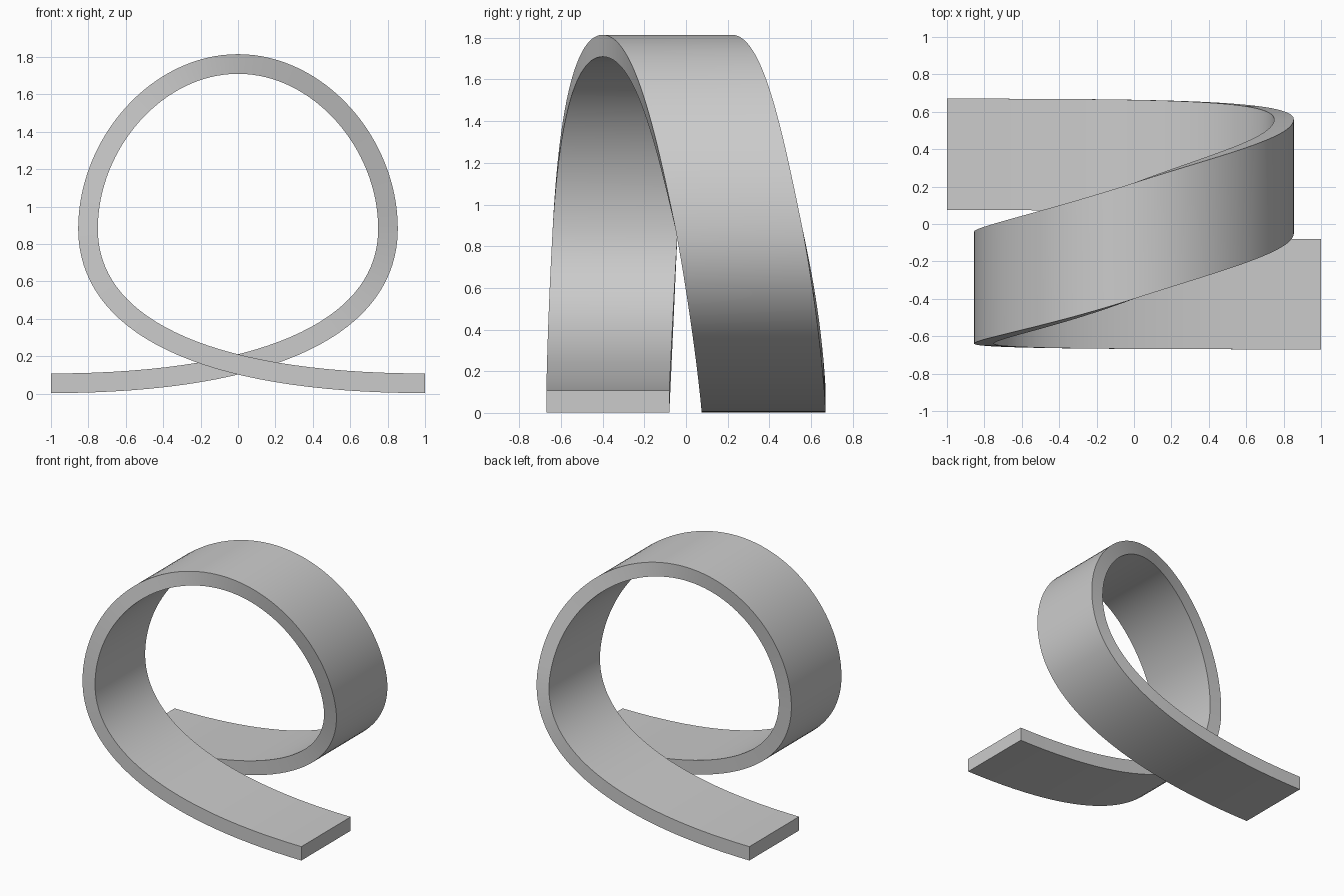
import bpy, bmesh
from mathutils import Vector

if "Cube" in bpy.data.objects:
    bpy.data.objects.remove(bpy.data.objects["Cube"])

HALF_T = 0.0525      # half thickness of the ribbon
STEPS = 32           # segments per curve span

# Centre line spans: control points are (x, z, front edge y, ribbon width)
spans = [
    [(1.0, .055, -.67, .59), (-.218, .055, -.67, .59), (-.802, .38, -.665, .60), (-.802, .88, -.64, .60)],
    [(-.802, .88, -.64, .60), (-.802, 1.34, -.615, .60), (-.43, 1.762, -.55, .62), (0, 1.762, -.40, .62)],
    [(0, 1.762, -.40, .62), (.43, 1.762, -.25, .62), (.802, 1.34, -.15, .61), (.802, .88, -.05, .61)],
    [(.802, .88, -.05, .61), (.802, .38, .05, .61), (.218, .055, .075, .595), (-1.0, .055, .075, .595)],
]


def bezier(span, t):
    """Return point and derivative of a cubic span."""
    a, b, c, d = (Vector(p) for p in span)
    u = 1 - t
    p = a * u**3 + b * 3 * u * u * t + c * 3 * u * t * t + d * t**3
    v = (b - a) * 3 * u * u + (c - b) * 6 * u * t + (d - c) * 3 * t * t
    return p, v


# Looped ribbon: sweep a rectangle along the path, offset in the xz plane
bm = bmesh.new()
rings = []
for k, span in enumerate(spans):
    for i in range(0 if k == 0 else 1, STEPS + 1):
        p, v = bezier(span, i / STEPS)
        n = Vector((v[1], -v[0])).normalized() * HALF_T
        x, z, y, w = p
        rings.append([bm.verts.new(co) for co in (
            (x - n.x, y, z - n.y), (x + n.x, y, z + n.y),
            (x + n.x, y + w, z + n.y), (x - n.x, y + w, z - n.y))])

for r0, r1 in zip(rings, rings[1:]):
    for j in range(4):
        m = (j + 1) % 4
        bm.faces.new((r0[j], r0[m], r1[m], r1[j]))
bm.faces.new(rings[0])
bm.faces.new(rings[-1])
bmesh.ops.recalc_face_normals(bm, faces=bm.faces)

mesh = bpy.data.meshes.new("looped_ribbon")
bm.to_mesh(mesh)
bm.free()
ribbon = bpy.data.objects.new("looped_ribbon", mesh)
bpy.context.collection.objects.link(ribbon)
bpy.context.view_layer.objects.active = ribbon
ribbon.select_set(True)
bpy.ops.object.shade_smooth_by_angle()
